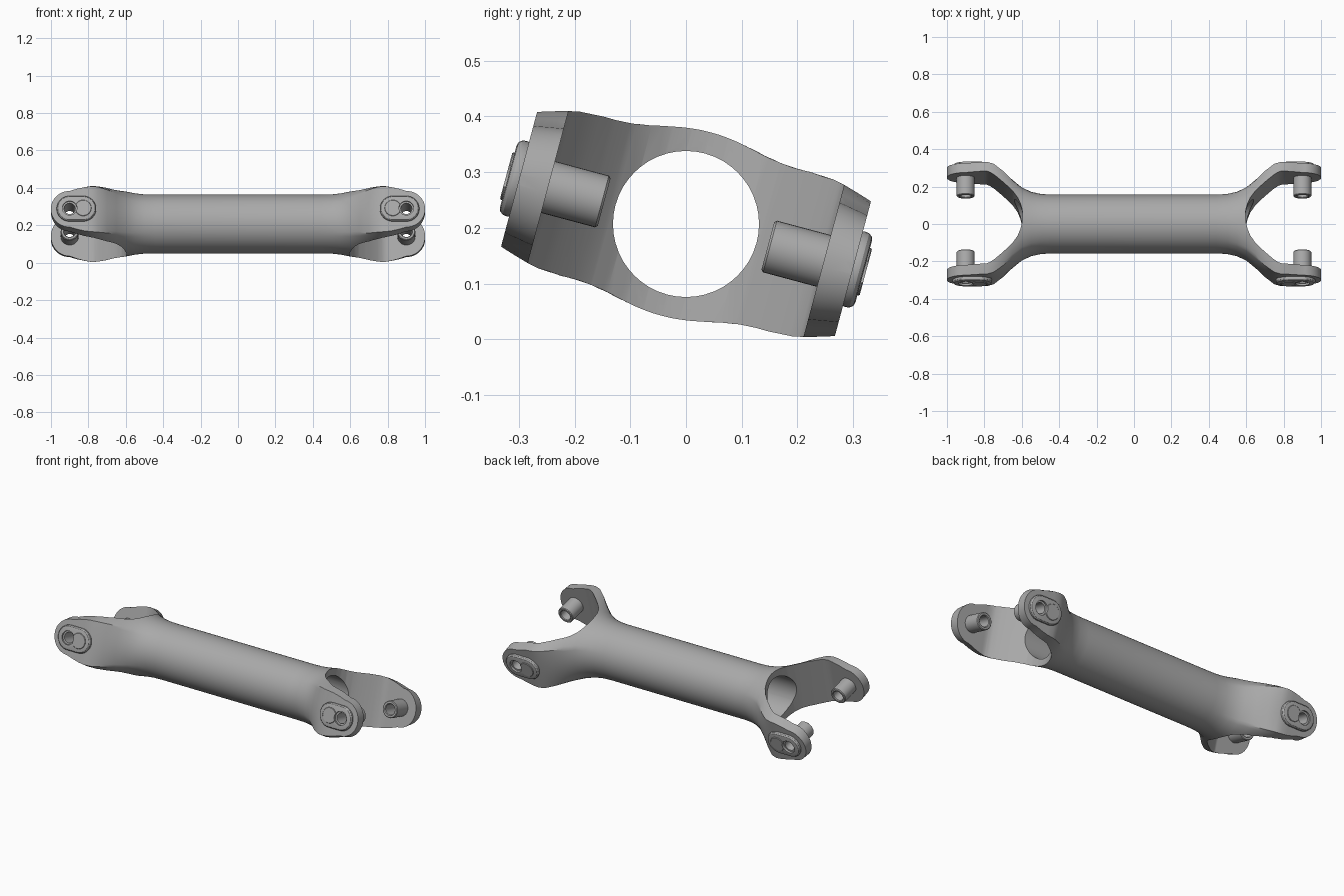
import bpy, bmesh
from math import sin, cos, pi, radians
from mathutils import Matrix, Vector

if "Cube" in bpy.data.objects:
    bpy.data.objects.remove(bpy.data.objects["Cube"])

metal = bpy.data.materials.new("grey metal")
metal.use_nodes = True
GREY = (0.4, 0.4, 0.4, 1)
metal.diffuse_color = GREY
metal.node_tree.nodes["Principled BSDF"].inputs["Base Color"].default_value = GREY

PIN_X, DISC_X = 0.9, 0.828
PLACE = Matrix.Translation((0, 0, 0.207)) @ Matrix.Rotation(radians(-15), 4, "X")


def make(name, bm):
    bmesh.ops.recalc_face_normals(bm, faces=bm.faces)
    mesh = bpy.data.meshes.new(name)
    bm.to_mesh(mesh)
    bm.free()
    mesh.materials.append(metal)
    obj = bpy.data.objects.new(name, mesh)
    bpy.context.collection.objects.link(obj)
    return obj


def loft(name, rings, closed=False):
    """Skin a list of equal point rings; cap the ends unless closed."""
    bm = bmesh.new()
    rows = [[bm.verts.new(p) for p in ring] for ring in rings]
    n = len(rows[0])
    pairs = list(zip(rows, rows[1:])) + ([(rows[-1], rows[0])] if closed else [])
    for a, b in pairs:
        for i in range(n):
            j = (i + 1) % n
            bm.faces.new((a[i], a[j], b[j], b[i]))
    if not closed:
        bm.faces.new(rows[0])
        bm.faces.new(rows[-1])
    return make(name, bm)


def circle_y(x, y, r, n=32):
    return [(x + r * cos(2 * pi * i / n), y, r * sin(2 * pi * i / n)) for i in range(n)]


def stadium_y(y, r, n=16):
    right = [(PIN_X + r * sin(pi * i / n), y, r * cos(pi * i / n)) for i in range(n + 1)]
    left = [(DISC_X - r * sin(pi * i / n), y, -r * cos(pi * i / n)) for i in range(n + 1)]
    return right + left


def cut(obj, cutter):
    mod = obj.modifiers.new("cut", "BOOLEAN")
    mod.operation, mod.solver, mod.object = "DIFFERENCE", "EXACT", cutter
    bpy.context.view_layer.objects.active = obj
    bpy.ops.object.modifier_apply(modifier=mod.name)


def mirrored(obj, sx, sy):
    """Bake a mirrored position into the mesh."""
    obj.data.transform(Matrix.Diagonal((sx, sy, 1, 1)))
    if sx * sy < 0:
        obj.data.flip_normals()
    return obj


# Body: round shaft flaring into barrel-shaped forks with rounded tips
CORNER = radians(36)


def section(x, hy, hc, he, w, n=80):
    pts = []
    for i in range(n):
        t = 2 * pi * i / n
        c, s = cos(t), sin(t)
        if abs(c) < cos(CORNER) - 1e-6:
            u = c / cos(CORNER)
            by, bz = u * hy, (1 if s > 0 else -1) * (hc - (hc - he) * u * u)
        else:
            by, bz = (1 if c > 0 else -1) * hy, he * s / sin(CORNER)
        flat = Vector((x, by, bz))
        pts.append(Vector((x, hy * c, hc * s)).lerp(flat, w))
    return pts


# x, half width, centre half height, edge half height, squareness
stations = [
    (0.44, 0.157, 0.157, 0.1, 0), (0.50, 0.161, 0.158, 0.1, 0.03),
    (0.55, 0.172, 0.163, 0.105, 0.1), (0.60, 0.195, 0.171, 0.11, 0.25),
    (0.65, 0.234, 0.177, 0.118, 0.5), (0.70, 0.273, 0.179, 0.124, 0.78),
    (0.75, 0.302, 0.178, 0.126, 0.96), (0.785, 0.31, 0.176, 0.125, 1),
    (0.82, 0.31, 0.165, 0.121, 1), (0.86, 0.31, 0.149, 0.112, 1),
]
for k in range(11):
    a = radians(8.4 * k)
    stations.append((0.9 + 0.1 * sin(a) / sin(radians(84)), 0.31,
                     0.13 * cos(a), 0.1 * cos(a), 1))
rings = [section(-s[0], *s[1:]) for s in reversed(stations)]
rings += [section(*s) for s in stations]
body = loft("shaft_body", rings)

# Cutters: fork openings, shaft bore and pin holes
half = [(0.598, 0.035), (0.607, 0.07), (0.622, 0.105), (0.645, 0.138),
        (0.675, 0.17), (0.71, 0.202), (0.745, 0.232), (0.77, 0.249),
        (0.79, 0.256), (1.2, 0.256)]
outline = [(x, -y) for x, y in reversed(half)] + [(0.595, 0)] + half
cutters = []
for sx in (1, -1):
    cutters.append(mirrored(loft("fork_cutter", [[(x, y, z) for x, y in outline]
                                                 for z in (-0.4, 0.4)]), sx, 1))
    cutters.append(mirrored(loft("hole_cutter", [circle_y(PIN_X, y, 0.03)
                                                 for y in (-0.5, 0.5)]), sx, 1))
cutters.append(loft("bore_cutter", [[(x, 0.131 * cos(pi * i / 24), 0.131 * sin(pi * i / 24))
                                     for i in range(48)] for x in (-0.75, 0.75)]))
for c in cutters:
    cut(body, c)
parts = [body]

# Pads, discs and hollow pins on all four fork arms
hole = loft("pad_hole_cutter", [circle_y(PIN_X, y, r)
                                for y, r in ((0.2, 0.03), (0.318, 0.03), (0.319, 0.039), (0.4, 0.039))])
for sx, side in ((1, "left"), (-1, "right")):
    for sy, end in ((-1, "front"), (1, "back")):
        tag = f"{end}_{side}"
        pad = loft("pad_" + tag, [stadium_y(y, r) for y, r in
                                  ((0.3, 0.066), (0.314, 0.07), (0.322, 0.069),
                                   (0.328, 0.064), (0.33, 0.057))])
        disc = loft("disc_" + tag, [circle_y(DISC_X, y, r) for y, r in
                                    ((0.32, 0.044), (0.332, 0.044), (0.334, 0.042))])
        cut(pad, hole)
        cut(disc, hole)
        pin = loft("pin_" + tag, [circle_y(PIN_X, y, r) for y, r in
                                  ((0.262, 0.03), (0.262, 0.048), (0.156, 0.048),
                                   (0.152, 0.044), (0.152, 0.034), (0.156, 0.03))], True)
        parts += [mirrored(o, sx, sy) for o in (pad, disc, pin)]

for c in cutters + [hole]:
    bpy.data.objects.remove(c)

# Tilt the whole part, set it on the ground and smooth it
for o in parts:
    o.data.transform(PLACE)
    bpy.ops.object.select_all(action="DESELECT")
    o.select_set(True)
    bpy.context.view_layer.objects.active = o
    bpy.ops.object.shade_smooth_by_angle(angle=radians(30))
